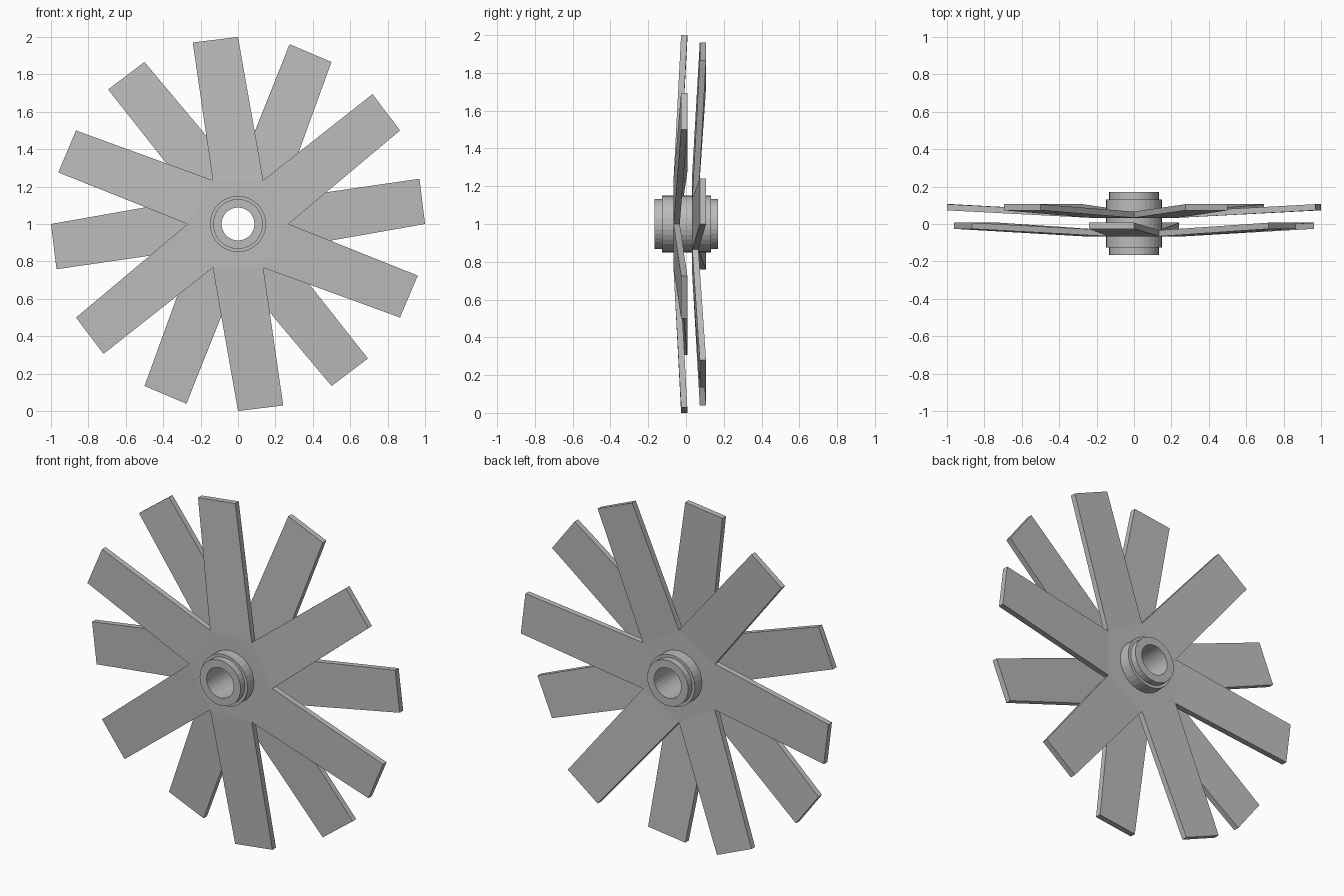
import bpy, bmesh
from math import sin, cos, radians, pi
from mathutils import Vector

if "Cube" in bpy.data.objects:
    bpy.data.objects.remove(bpy.data.objects["Cube"], do_unlink=True)

AXIS_Z = 1.0
grey = bpy.data.materials.new("plain grey")
grey.use_nodes = True
COLOUR = (0.5, 0.5, 0.5, 1)
grey.diffuse_color = COLOUR
grey.node_tree.nodes["Principled BSDF"].inputs["Base Color"].default_value = COLOUR


def polar(radius, degrees, y):
    a = radians(degrees)
    return Vector((radius * cos(a), y, AXIS_Z + radius * sin(a)))


def finish(bm, name):
    bmesh.ops.recalc_face_normals(bm, faces=bm.faces)
    mesh = bpy.data.meshes.new(name)
    bm.to_mesh(mesh)
    bm.free()
    mesh.materials.append(grey)
    obj = bpy.data.objects.new(name, mesh)
    bpy.context.collection.objects.link(obj)
    return obj


def blade_wheel(name, y, turn, thickness=0.033, rise=0.04):
    """Flat hexagonal plate with six skewed blades bent backwards."""
    bm = bmesh.new()
    inner = [bm.verts.new(polar(0.135, 60 * i + turn, y)) for i in range(6)]
    notch = [bm.verts.new(polar(0.27, 60 * i + turn, y)) for i in range(6)]
    for i in range(6):
        j = (i + 1) % 6
        bm.faces.new((inner[i], notch[i], notch[j], inner[j]))
        # the tip is offset sideways from the root of the blade
        tip = [bm.verts.new(polar(1.0, 60 * i + turn + a, y + rise)) for a in (30, 44)]
        bm.faces.new((notch[i], tip[0], tip[1], notch[j]))
    result = bmesh.ops.extrude_face_region(bm, geom=bm.faces[:])
    moved = [v for v in result["geom"] if isinstance(v, bmesh.types.BMVert)]
    bmesh.ops.translate(bm, verts=moved, vec=(0, thickness, 0))
    return finish(bm, name)


def hub(name, segments=32):
    """Stepped sleeve with an open bore, turned around the y axis."""
    profile = [(0.088, -0.166), (0.133, -0.166), (0.133, -0.126), (0.15, -0.126),
               (0.15, 0.132), (0.133, 0.132), (0.133, 0.17), (0.088, 0.17)]
    bm = bmesh.new()
    rings = [[bm.verts.new(polar(r, 360 * s / segments, y)) for s in range(segments)]
             for r, y in profile]
    for k, ring in enumerate(rings):
        after = rings[(k + 1) % len(rings)]
        for s in range(segments):
            t = (s + 1) % segments
            bm.faces.new((ring[s], ring[t], after[t], after[s]))
    return finish(bm, name)


blade_wheel("front_blade_wheel", -0.066, 0)
blade_wheel("rear_blade_wheel", 0.033, -30)
hub("hub_sleeve")
